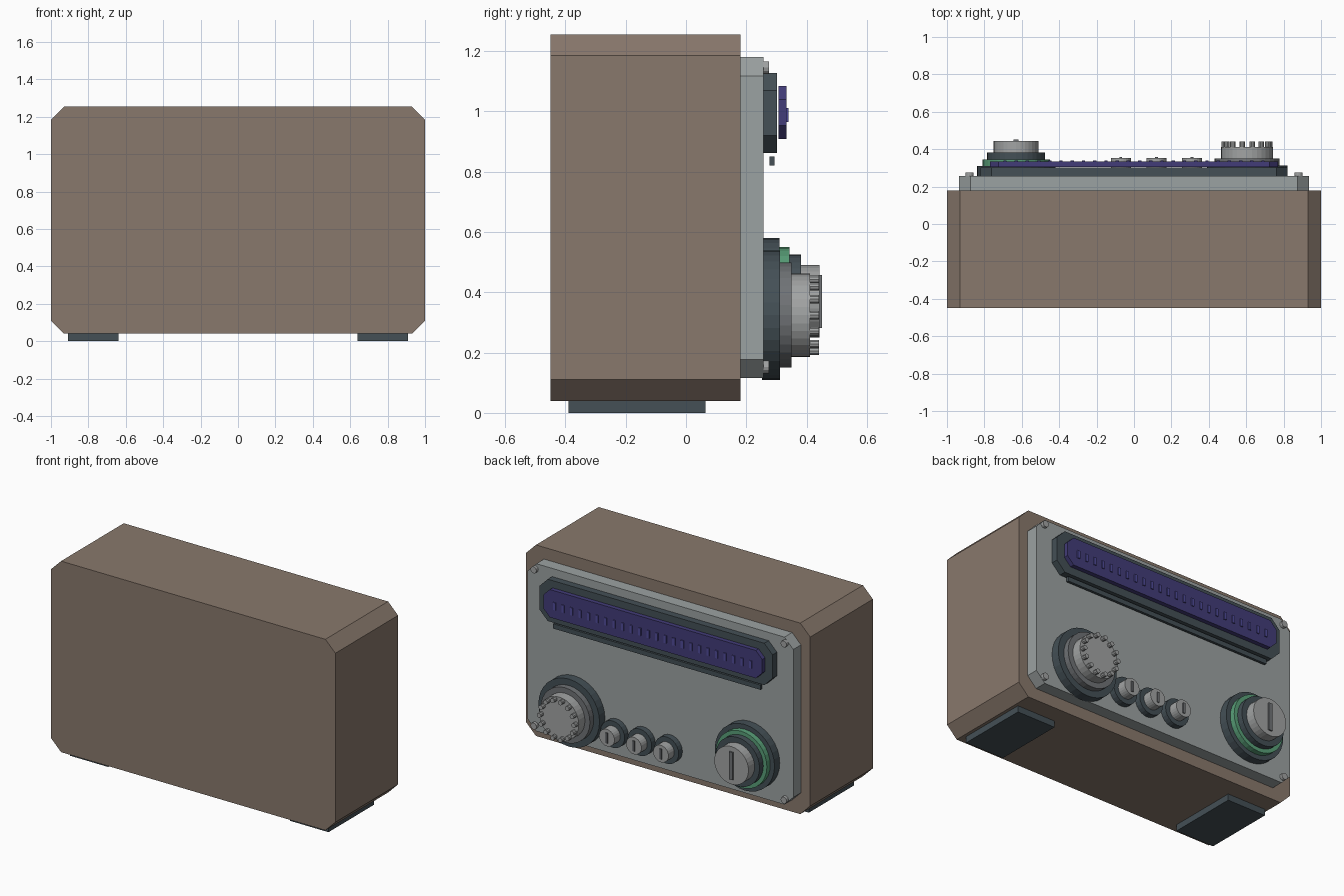
import bpy, bmesh, math

if "Cube" in bpy.data.objects:
    bpy.data.objects.remove(bpy.data.objects["Cube"])


def material(name, rgb):
    m = bpy.data.materials.new(name)
    m.diffuse_color = (*rgb, 1)
    m.use_nodes = True
    m.node_tree.nodes["Principled BSDF"].inputs["Base Color"].default_value = m.diffuse_color
    return m


BROWN = material("brown_case", (0.25, 0.19, 0.15))
PANEL = material("panel_grey", (0.33, 0.36, 0.36))
DARK = material("dark_slate", (0.058, 0.08, 0.093))
MID = material("mid_grey", (0.16, 0.17, 0.18))
METAL = material("light_metal", (0.36, 0.37, 0.37))
BLUE = material("dial_blue", (0.055, 0.045, 0.19))
TICK = material("tick_blue", (0.08, 0.07, 0.32))
GREEN = material("green_ring", (0.1, 0.35, 0.19))


def prism(name, outline, y0, y1, mat):
    """Extrude an xz outline from y0 to y1."""
    bm = bmesh.new()
    face = bm.faces.new([bm.verts.new((x, y0, z)) for x, z in outline])
    ext = bmesh.ops.extrude_face_region(bm, geom=[face])
    for v in ext["geom"]:
        if isinstance(v, bmesh.types.BMVert):
            v.co.y = y1
    bmesh.ops.recalc_face_normals(bm, faces=bm.faces)
    me = bpy.data.meshes.new(name)
    bm.to_mesh(me)
    bm.free()
    me.materials.append(mat)
    ob = bpy.data.objects.new(name, me)
    bpy.context.collection.objects.link(ob)
    return ob


def slab(name, x0, x1, y0, y1, z0, z1, mat, c=0):
    """Box, with its four xz corners cut by c."""
    if c:
        pts = [(x0 + c, z0), (x1 - c, z0), (x1, z0 + c), (x1, z1 - c),
               (x1 - c, z1), (x0 + c, z1), (x0, z1 - c), (x0, z0 + c)]
    else:
        pts = [(x0, z0), (x1, z0), (x1, z1), (x0, z1)]
    return prism(name, pts, y0, y1, mat)


def disc(name, x, z, r, y0, y1, mat, n=32):
    pts = [(x + r * math.cos(2 * math.pi * i / n), z + r * math.sin(2 * math.pi * i / n))
           for i in range(n)]
    return prism(name, pts, y0, y1, mat)


# Case, feet and control panel
slab("case", -1, 1, -0.45, 0.18, 0.04, 1.255, BROWN, 0.07)
slab("control_panel", -0.935, 0.935, 0.18, 0.257, 0.115, 1.18, PANEL, 0.062)
for side, x in (("left", -0.775), ("right", 0.775)):
    slab(f"{side}_foot", x - 0.135, x + 0.135, -0.39, 0.065, 0, 0.04, DARK)
    for level, z in (("lower", 0.152), ("upper", 1.145)):
        disc(f"{side}_{level}_screw", x / 0.775 * 0.88, z, 0.021, 0.255, 0.276, METAL, 12)

# Tuning scale
slab("scale_bezel", -0.82, 0.82, 0.255, 0.301, 0.862, 1.128, DARK, 0.058)
slab("scale_window", -0.77, 0.77, 0.306, 0.334, 0.908, 1.085, BLUE, 0.045)
slab("scale_lower_strip", -0.73, 0.73, 0.277, 0.293, 0.82, 0.85, DARK)
TICKS = 24
for i in range(TICKS):
    x = -0.69 + 1.38 * i / (TICKS - 1)
    slab(f"scale_tick_{i + 1}", x - 0.009, x + 0.009, 0.333, 0.34, 0.964, 1.012, TICK)

# Selector knob with green ring
kx, kz = -0.63, 0.37
disc("selector_base", kx, kz, 0.21, 0.255, 0.31, DARK)
disc("selector_green_ring", kx, kz, 0.18, 0.31, 0.344, GREEN)
disc("selector_collar", kx, kz, 0.155, 0.344, 0.382, DARK)
disc("selector_knob", kx, kz, 0.12, 0.382, 0.443, METAL)
slab("selector_pointer", kx - 0.013, kx + 0.013, 0.442, 0.451, kz - 0.088, kz + 0.088, MID)

# Tuning knob with a circle of grip studs
kx, kz = 0.605, 0.324
disc("tuning_base", kx, kz, 0.215, 0.252, 0.312, DARK)
disc("tuning_collar", kx, kz, 0.174, 0.312, 0.35, MID)
disc("tuning_knob", kx, kz, 0.139, 0.35, 0.412, METAL)
for i in range(14):
    a = 2 * math.pi * i / 14
    disc(f"tuning_stud_{i + 1}", kx + 0.122 * math.cos(a), kz + 0.122 * math.sin(a),
         0.0145, 0.411, 0.441, METAL, 10)

# Row of small knobs
for i, x in enumerate((-0.07, 0.12, 0.31)):
    z = 0.26
    disc(f"small_base_{i + 1}", x, z, 0.085, 0.255, 0.295, DARK, 24)
    disc(f"small_knob_{i + 1}", x, z, 0.054, 0.295, 0.353, METAL, 24)
    slab(f"small_pointer_{i + 1}", x - 0.007, x + 0.007, 0.352, 0.359, z - 0.033, z + 0.033, MID)
